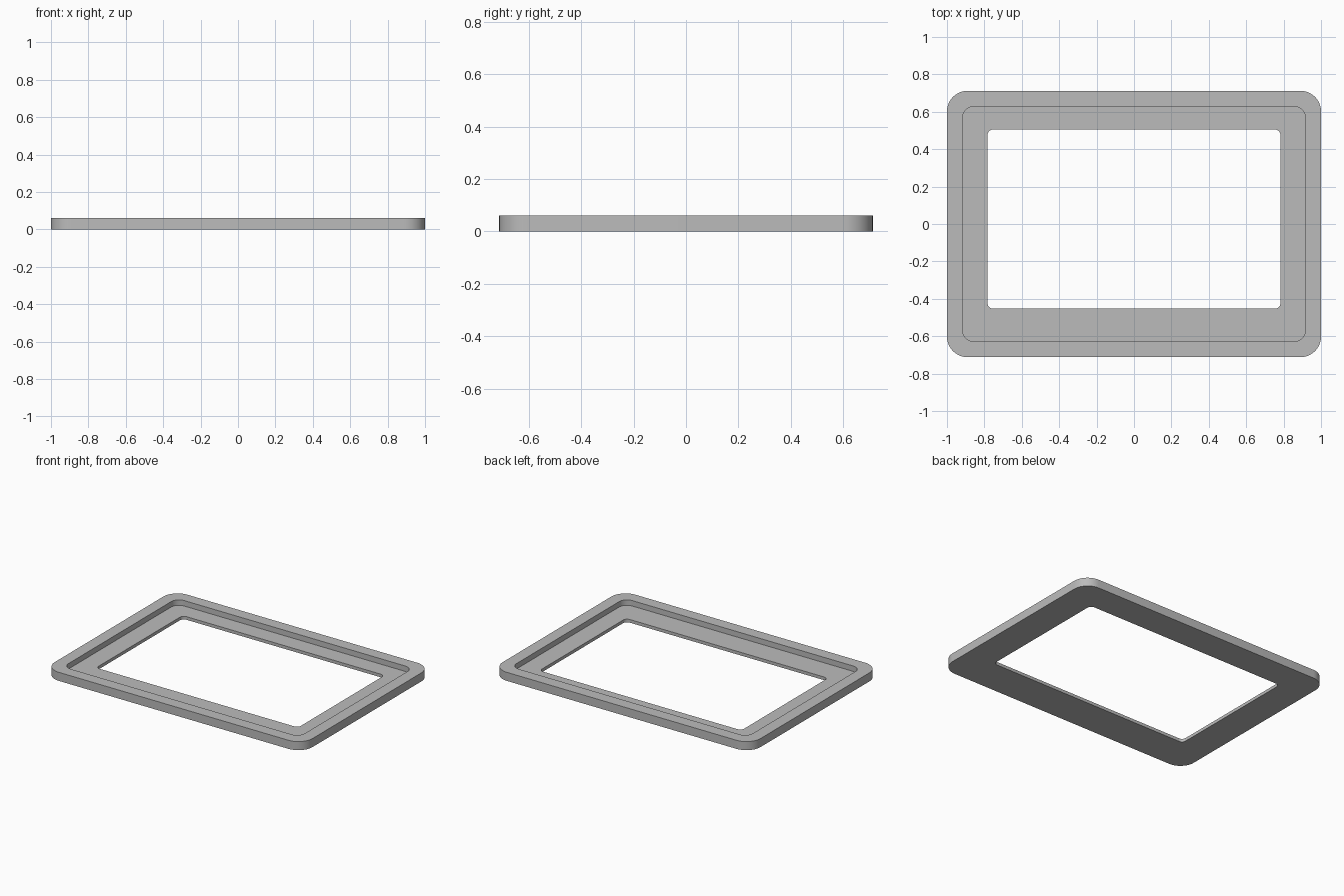
import bpy, bmesh
from math import sin, cos, pi, radians

if "Cube" in bpy.data.objects:
    bpy.data.objects.remove(bpy.data.objects["Cube"], do_unlink=True)

grey = bpy.data.materials.new("mid grey")
grey.use_nodes = True
colour = (0.5, 0.5, 0.5, 1)
grey.diffuse_color = colour
grey.node_tree.nodes["Principled BSDF"].inputs["Base Color"].default_value = colour

SEGMENTS = 10


def rounded_loop(bm, half_x, half_y, radius, z, centre_y=0.0):
    """Closed ring of vertices around a rounded rectangle."""
    ring = []
    corners = [(1, 1), (-1, 1), (-1, -1), (1, -1)]
    for quarter, (sx, sy) in enumerate(corners):
        for i in range(SEGMENTS + 1):
            a = (quarter + i / SEGMENTS) * pi / 2
            x = sx * (half_x - radius) + radius * cos(a)
            y = sy * (half_y - radius) + radius * sin(a) + centre_y
            ring.append(bm.verts.new((x, y, z)))
    return ring


# Frame: outer wall, raised rim, recessed ledge, off-centre window opening
HEIGHT, LEDGE = 0.06, 0.022
outer = (1.0, 0.712, 0.11)
recess = (0.916, 0.628, 0.06)
window = (0.783, 0.479, 0.03)
WINDOW_Y = 0.026

bm = bmesh.new()
rings = [
    rounded_loop(bm, *outer, 0),
    rounded_loop(bm, *outer, HEIGHT),
    rounded_loop(bm, *recess, HEIGHT),
    rounded_loop(bm, *recess, LEDGE),
    rounded_loop(bm, *window, LEDGE, WINDOW_Y),
    rounded_loop(bm, *window, 0, WINDOW_Y),
]
for lower, upper in zip(rings, rings[1:] + rings[:1]):
    n = len(lower)
    for i in range(n):
        j = (i + 1) % n
        bm.faces.new((lower[i], lower[j], upper[j], upper[i]))
bmesh.ops.recalc_face_normals(bm, faces=bm.faces)

mesh = bpy.data.meshes.new("bezel_frame")
bm.to_mesh(mesh)
bm.free()
mesh.materials.append(grey)
frame = bpy.data.objects.new("bezel_frame", mesh)
bpy.context.collection.objects.link(frame)

bpy.context.view_layer.objects.active = frame
frame.select_set(True)
bpy.ops.object.shade_smooth_by_angle(angle=radians(30))
